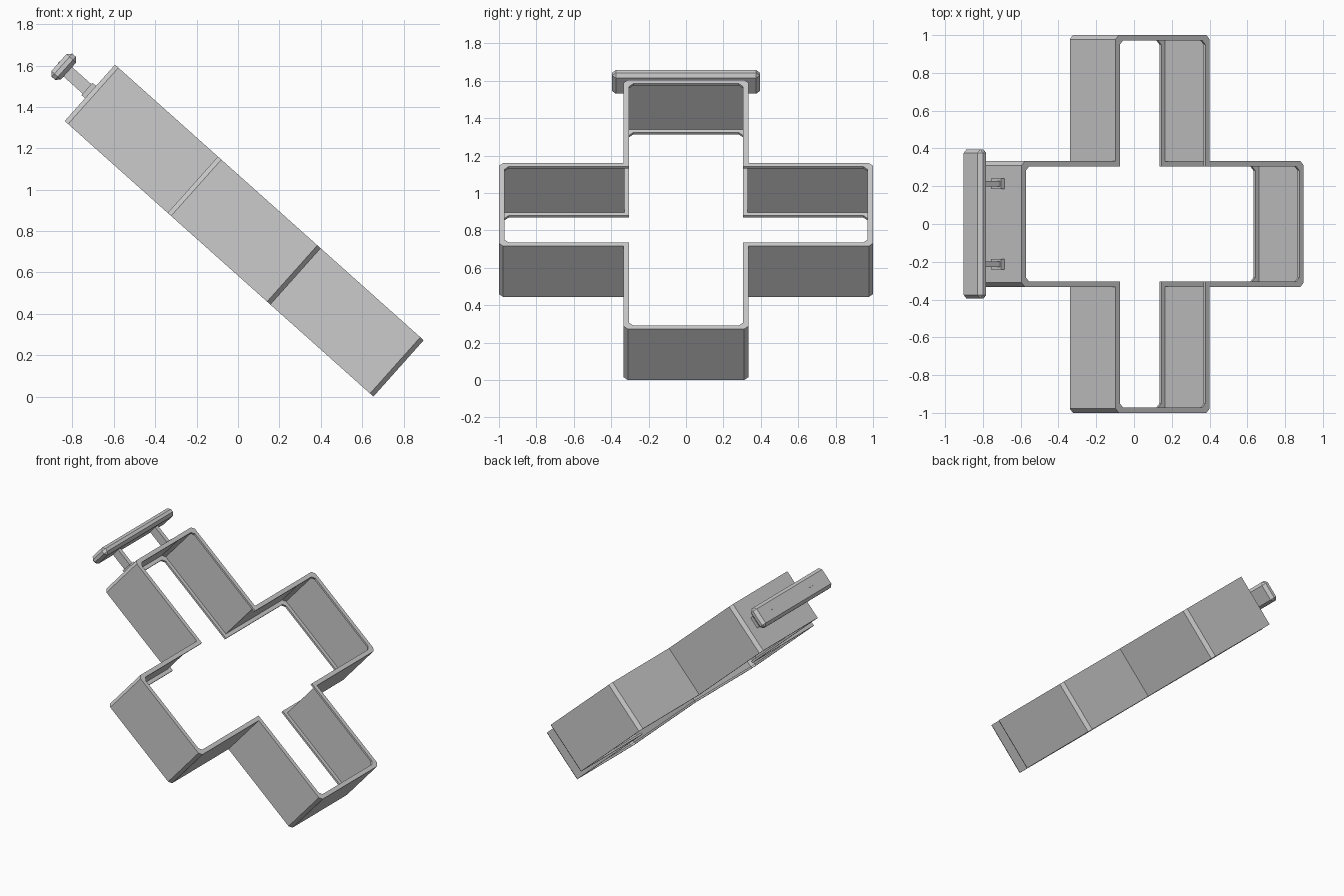
import bpy, bmesh, math
from mathutils import Matrix

if "Cube" in bpy.data.objects:
    bpy.data.objects.remove(bpy.data.objects["Cube"])

# Everything is modelled flat (x along, y across, z depth), then tilted about y
TILT = Matrix.Translation((0.03, 0, 0.802)) @ Matrix.Rotation(math.radians(41.75), 4, 'Y')
HALF = 0.1825   # half depth of the frame
ARM = 0.333     # half width of each arm
RIM = 0.029     # width of the inward rim
LIP = 0.014     # depth of the rim


def finish(name, bm):
    bmesh.ops.recalc_face_normals(bm, faces=bm.faces)
    mesh = bpy.data.meshes.new(name)
    bm.to_mesh(mesh)
    bm.free()
    ob = bpy.data.objects.new(name, mesh)
    bpy.context.collection.objects.link(ob)
    ob.matrix_world = TILT
    return ob


def cross_outline(inset, c=0.022):
    """Plus-shaped outline with chamfered arm ends and sharp inner corners."""
    a, e = ARM - inset, 1.0 - inset
    quarter = [(e, -a + c), (e, a - c), (e - c, a), (a, a), (a, e - c)]
    pts = []
    for x, y in [(e - c, -a)] + quarter[:4]:
        pts.append((x, y))
    out = []
    for k in range(4):
        cs, sn = [(1, 0), (0, 1), (-1, 0), (0, -1)][k]
        out += [(x * cs - y * sn, x * sn + y * cs) for x, y in pts]
    return out


def box(name, size, loc, bevel=0.0):
    bm = bmesh.new()
    m = Matrix.Translation(loc) @ Matrix.Diagonal((*size, 1))
    bmesh.ops.create_cube(bm, size=1, matrix=m)
    if bevel:
        bmesh.ops.bevel(bm, geom=bm.edges[:], offset=bevel, segments=1, affect='EDGES')
    return finish(name, bm)


# Cross frame: thin wall with an inward rim at the front and back
bm = bmesh.new()
section = [(0, -HALF), (0, HALF), (RIM, HALF), (RIM, HALF - LIP), (0.003, HALF - LIP),
           (0.003, LIP - HALF), (RIM, LIP - HALF), (RIM, -HALF)]
rings = [[bm.verts.new((x, y, z)) for x, y in cross_outline(o)] for o, z in section]
n = len(rings[0])
for i, ring in enumerate(rings):
    nxt = rings[(i + 1) % len(rings)]
    for j in range(n):
        k = (j + 1) % n
        bm.faces.new((ring[j], ring[k], nxt[k], nxt[j]))
finish("cross_frame", bm)

# Handle bar beyond the upper arm
box("handle_bar", (0.062, 0.79, 0.15), (-1.178, 0, 0.01), 0.02)

# Two posts with base plates and thin fixing strips on the bar
for side, label in ((1, "left"), (-1, "right")):
    y = 0.213 * side
    box(f"handle_post_{label}", (0.16, 0.03, 0.062), (-1.08, y, 0.005))
    box(f"post_base_{label}", (0.024, 0.055, 0.08), (-1.011, y, 0.005))
    box(f"fixing_strip_{label}", (0.01, 0.08, 0.01), (-1.206, y, 0.01))
